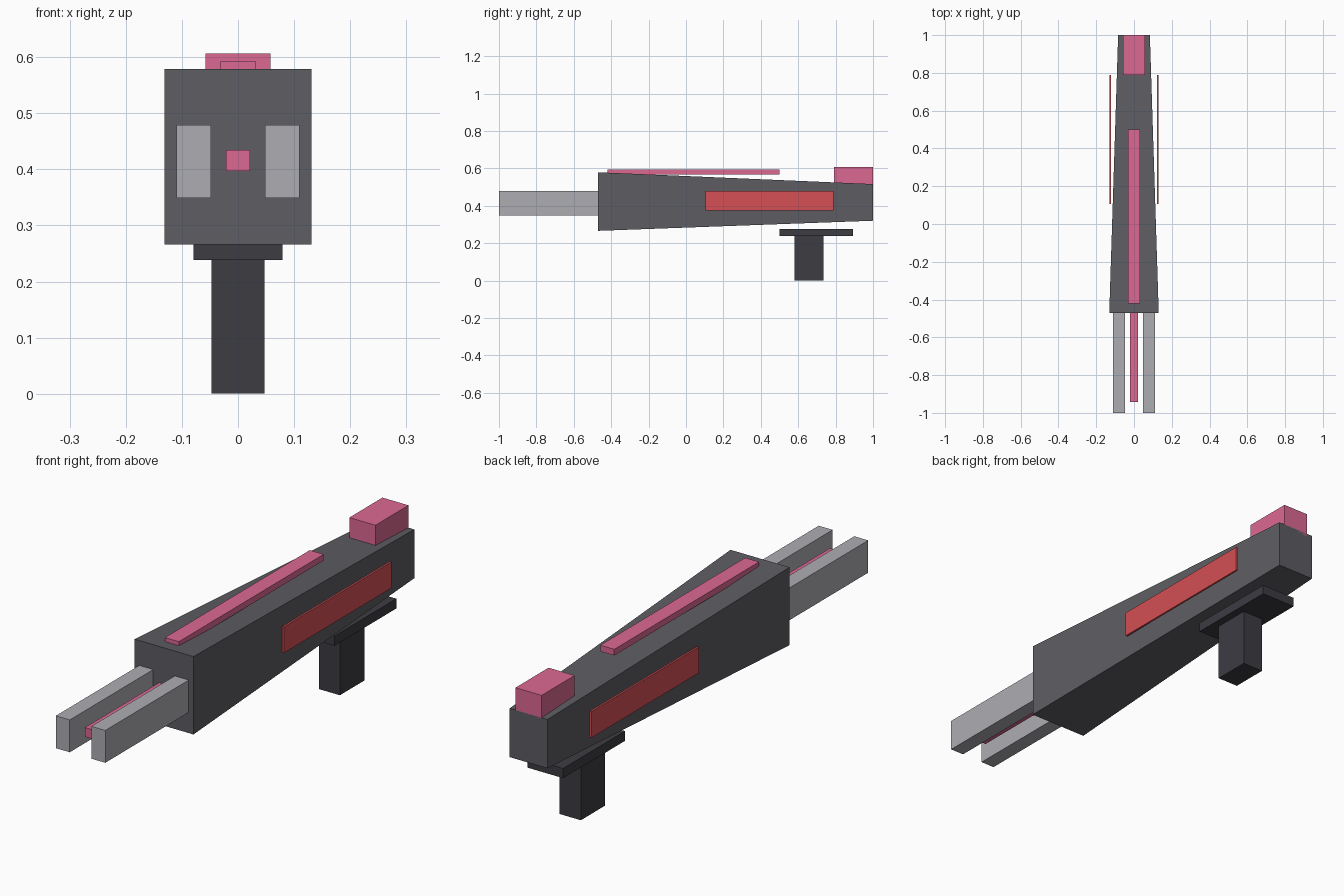
import bpy, bmesh

if "Cube" in bpy.data.objects:
    bpy.data.objects.remove(bpy.data.objects["Cube"])


def material(name, color):
    m = bpy.data.materials.new(name)
    m.diffuse_color = (*color, 1)
    m.use_nodes = True
    m.node_tree.nodes["Principled BSDF"].inputs["Base Color"].default_value = m.diffuse_color
    return m


pink = material("pink_glow", (0.72, 0.14, 0.29))
red = material("red_panel", (0.66, 0.08, 0.09))
charcoal = material("charcoal", (0.11, 0.11, 0.125))
black = material("near_black", (0.045, 0.045, 0.055))
silver = material("silver", (0.42, 0.42, 0.45))


def box(name, x, y, z, mat, back=None):
    """Box from (min, max) ranges; back = (x, z) ranges of a tapered rear end."""
    bm = bmesh.new()
    bmesh.ops.create_cube(bm, size=2)
    for v in bm.verts:
        rear, right, top = v.co.y > 0, v.co.x > 0, v.co.z > 0
        xr, zr = back if back and rear else (x, z)
        v.co = (xr[right], y[rear], zr[top])
    bmesh.ops.recalc_face_normals(bm, faces=bm.faces)
    mesh = bpy.data.meshes.new(name)
    bm.to_mesh(mesh)
    bm.free()
    mesh.materials.append(mat)
    obj = bpy.data.objects.new(name, mesh)
    bpy.context.collection.objects.link(obj)
    return obj


# Tapered body
box("body", (-0.131, 0.131), (-0.47, 1.0), (0.266, 0.579), charcoal,
    back=((-0.084, 0.084), (0.32, 0.516)))

# Glowing core, top strip and rear sight
box("core_rod", (-0.021, 0.021), (-0.943, -0.46), (0.397, 0.434), pink)
box("top_strip", (-0.031, 0.031), (-0.42, 0.5), (0.568, 0.593), pink)
box("rear_sight", (-0.058, 0.058), (0.79, 1.0), (0.505, 0.606), pink)

# Paired barrel rails and side panels
for side, s in (("left", -1), ("right", 1)):
    box(f"{side}_rail", sorted((s * 0.048, s * 0.11)), (-1.0, -0.46), (0.349, 0.479), silver)
    box(f"{side}_panel", sorted((s * 0.123, s * 0.131)), (0.105, 0.788), (0.374, 0.479), red)

# Grip with its mounting plate
box("grip_plate", (-0.079, 0.079), (0.5, 0.893), (0.238, 0.277), black)
box("grip", (-0.047, 0.047), (0.58, 0.735), (0.0, 0.24), black)
